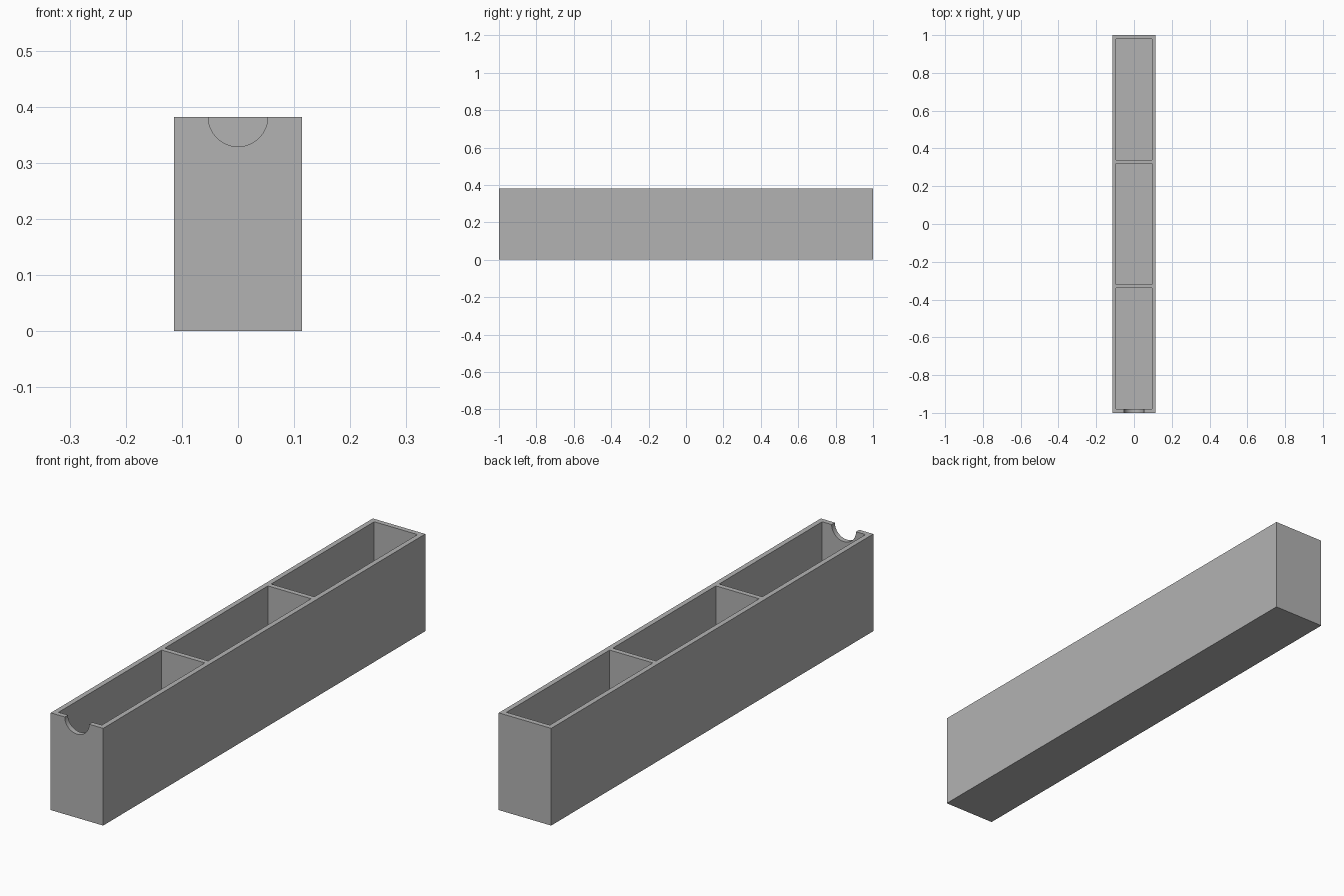
import bpy
import math

WIDTH, LENGTH, HEIGHT = 0.228, 2.0, 0.382
WALL = 0.02
CELLS = 3
NOTCH_RADIUS = 0.053

default = bpy.data.objects.get("Cube")
if default:
    bpy.data.objects.remove(default, do_unlink=True)

grey = bpy.data.materials.new("plain grey")
grey.use_nodes = True
colour = (0.45, 0.45, 0.45, 1)
grey.diffuse_color = colour
grey.node_tree.nodes["Principled BSDF"].inputs["Base Color"].default_value = colour


def box(name, size, centre):
    bpy.ops.mesh.primitive_cube_add(size=1, location=centre)
    obj = bpy.context.object
    obj.name = name
    obj.scale = size
    bpy.ops.object.transform_apply(location=True, rotation=False, scale=True)
    obj.data.materials.append(grey)
    return obj


def carve(target, cutter):
    """Subtract the cutter from the target, then remove the cutter."""
    cutter.hide_render = True
    bpy.context.view_layer.objects.active = target
    mod = target.modifiers.new("carve", "BOOLEAN")
    mod.operation = "DIFFERENCE"
    mod.solver = "EXACT"
    mod.object = cutter
    bpy.ops.object.modifier_apply(modifier=mod.name)
    bpy.data.objects.remove(cutter, do_unlink=True)


# Solid outer block
tray = box("tray", (WIDTH, LENGTH, HEIGHT), (0, 0, HEIGHT / 2))

# Equal open compartments, leaving walls, dividers and floor
cell = (LENGTH - (CELLS + 1) * WALL) / CELLS
for i in range(CELLS):
    y = (i - (CELLS - 1) / 2) * (cell + WALL)
    carve(tray, box("compartment_cutter", (WIDTH - 2 * WALL, cell, HEIGHT),
                    (0, y, WALL + HEIGHT / 2)))

# Half-round finger notch in the front wall
bpy.ops.mesh.primitive_cylinder_add(vertices=64, radius=NOTCH_RADIUS, depth=WALL * 3,
                                    location=(0, -LENGTH / 2 + WALL / 2, HEIGHT),
                                    rotation=(math.pi / 2, 0, 0))
notch = bpy.context.object
notch.name = "notch_cutter"
notch.data.materials.append(grey)
carve(tray, notch)

# Smooth the notch curve, keep the box edges crisp
bpy.ops.object.select_all(action="DESELECT")
tray.select_set(True)
bpy.context.view_layer.objects.active = tray
bpy.ops.object.shade_smooth_by_angle(angle=math.radians(30))
